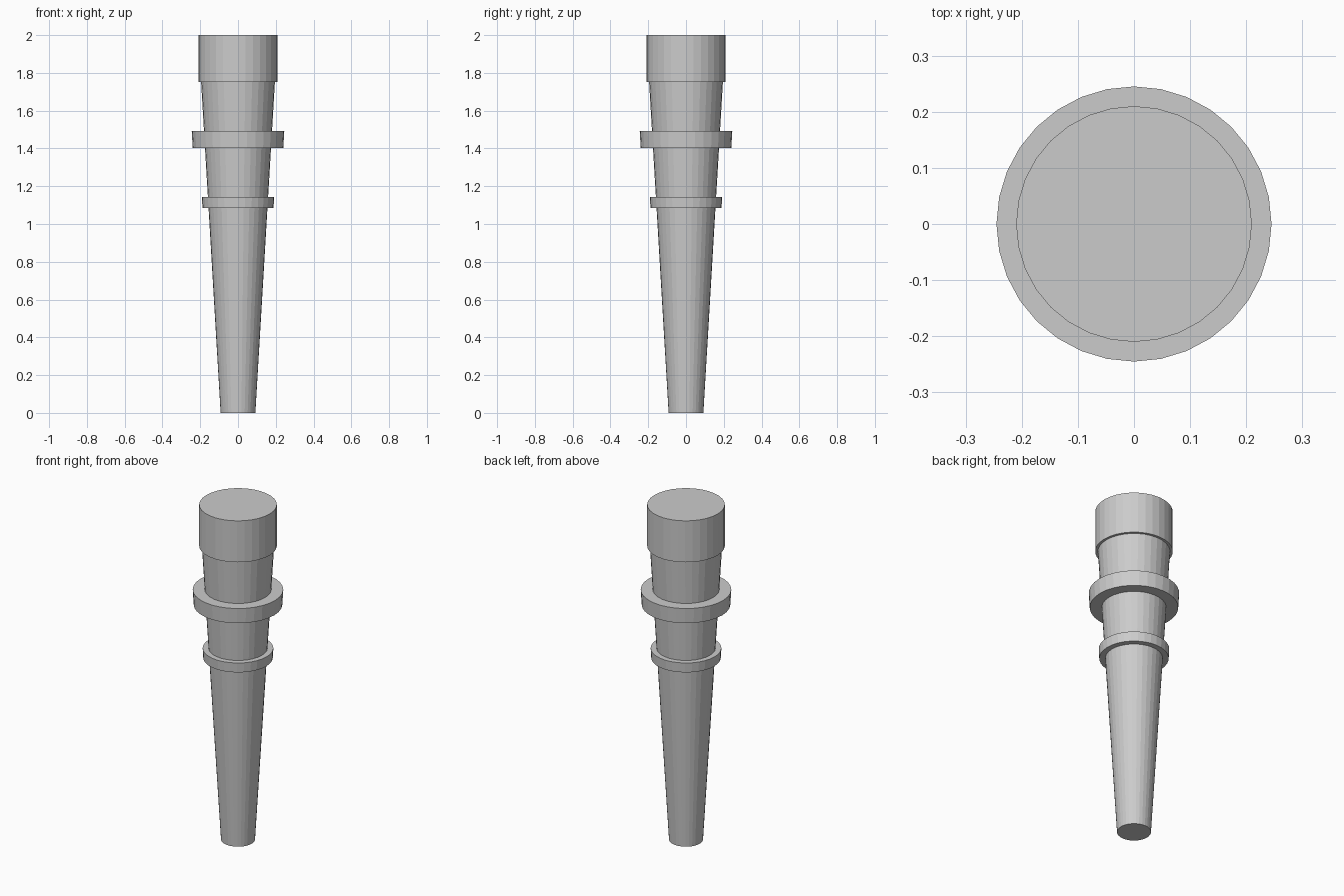
import bpy, bmesh
from math import cos, sin, tau

if "Cube" in bpy.data.objects:
    bpy.data.objects.remove(bpy.data.objects["Cube"])

SIDES = 32


def taper(z):
    """Radius of the tapered shaft at height z."""
    return 0.092 + 0.059 * z


def collar(z0, z1, rim):
    """Profile points of a raised collar that follows the taper."""
    return [(taper(z0), z0), (taper(z0) + rim, z0),
            (taper(z1) + rim, z1), (taper(z1), z1)]


def lathe(name, profile):
    """Spin a (radius, z) profile into a closed faceted solid."""
    bm = bmesh.new()
    rings = [[bm.verts.new((r * cos(tau * i / SIDES), r * sin(tau * i / SIDES), z))
              for i in range(SIDES)] for r, z in profile]
    for a, b in zip(rings, rings[1:]):
        for i in range(SIDES):
            j = (i + 1) % SIDES
            bm.faces.new((a[i], a[j], b[j], b[i]))
    bm.faces.new(rings[0][::-1])
    bm.faces.new(rings[-1])
    mesh = bpy.data.meshes.new(name)
    bm.to_mesh(mesh)
    bm.free()
    obj = bpy.data.objects.new(name, mesh)
    bpy.context.collection.objects.link(obj)
    return obj


# Turned leg: foot, narrow collar, wide collar, straight top block
profile = [(taper(0), 0)]
profile += collar(1.085, 1.143, 0.032)
profile += collar(1.403, 1.493, 0.065)
profile += [(taper(1.753), 1.753), (0.21, 1.753), (0.21, 2.0)]
lathe("turned_leg", profile)
